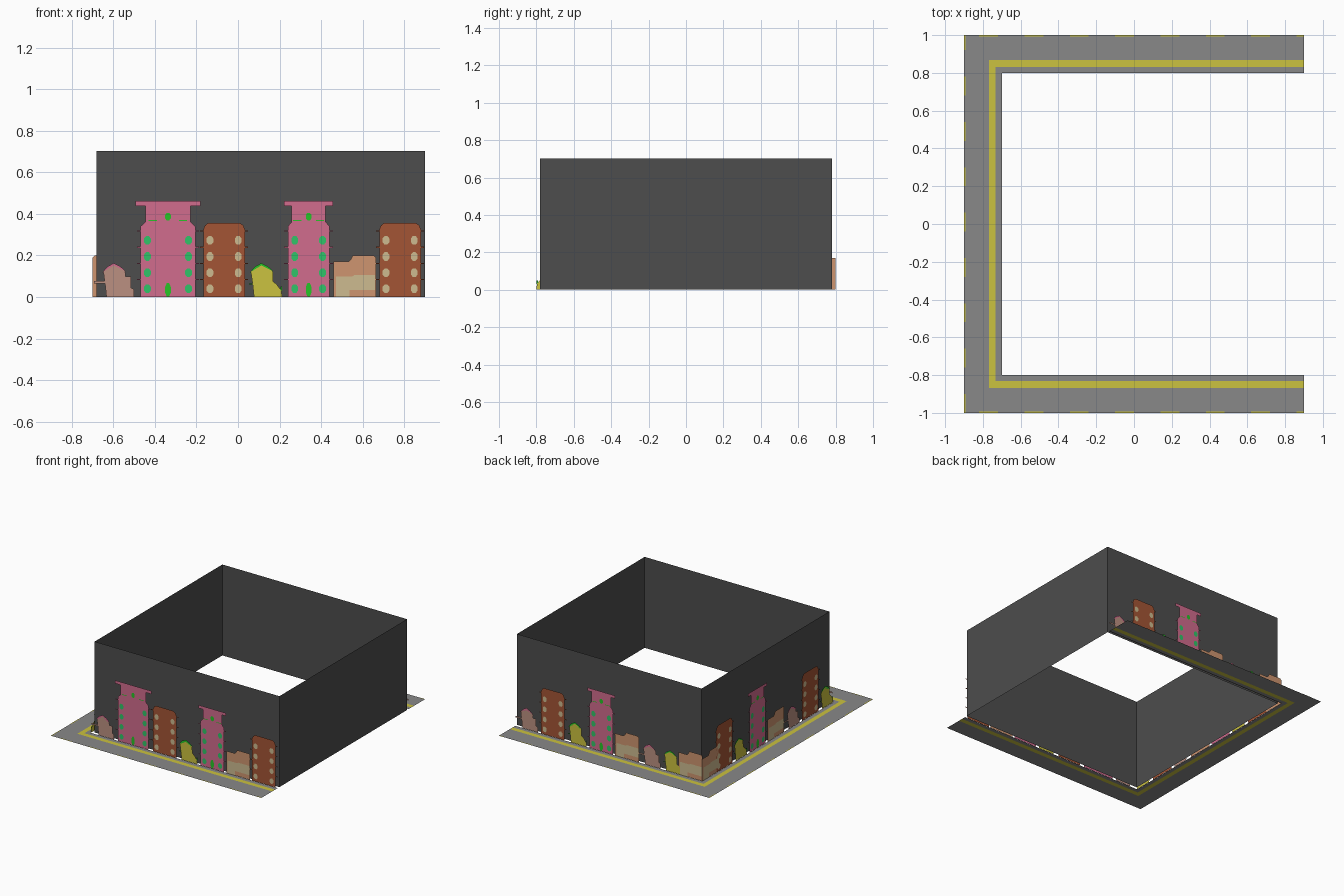
import bpy, bmesh, math

if "Cube" in bpy.data.objects:
    bpy.data.objects.remove(bpy.data.objects["Cube"])

def mat(name, r, g, b):
    m = bpy.data.materials.new(name)
    m.diffuse_color = (r, g, b, 1)
    m.use_nodes = True
    m.node_tree.nodes["Principled BSDF"].inputs["Base Color"].default_value = m.diffuse_color
    return m

M = {
    "charcoal": mat("charcoal", 0.075, 0.075, 0.075),
    "asphalt": mat("asphalt grey", 0.25, 0.25, 0.25),
    "yellow": mat("yellow", 0.60, 0.54, 0.05),
    "pink": mat("pink", 0.64, 0.15, 0.27),
    "mauve": mat("mauve", 0.50, 0.28, 0.22),
    "brown": mat("brown", 0.37, 0.09, 0.035),
    "peach": mat("peach", 0.62, 0.30, 0.16),
    "beige": mat("beige", 0.61, 0.50, 0.28),
    "teal": mat("teal green", 0.03, 0.55, 0.14),
    "green": mat("bright green", 0.02, 0.55, 0.02),
}

def build(name, faces):
    """faces: list of (colour, 3D points)"""
    me = bpy.data.meshes.new(name)
    bm = bmesh.new()
    slots = []
    for colour, pts in faces:
        if colour not in slots:
            slots.append(colour)
            me.materials.append(M[colour])
        f = bm.faces.new([bm.verts.new(p) for p in pts])
        f.material_index = slots.index(colour)
    bm.to_mesh(me)
    bm.free()
    ob = bpy.data.objects.new(name, me)
    bpy.context.collection.objects.link(ob)

# --- dark open box of four thin walls
c = [(-0.68, -0.78), (0.9, -0.78), (0.9, 0.78), (-0.68, 0.78)]
build("block_walls", [("charcoal", [(*a, 0), (*b, 0), (*b, 0.703), (*a, 0.703)])
                      for a, b in zip(c, c[1:] + c[:1])])

# --- U-shaped street made of mitred bands
def u_band(colour, d0, d1, z=0.0):
    def path(d):
        return [(0.9, d, z), (0.1 - d, d, z), (0.1 - d, -d, z), (0.9, -d, z)]
    a, b = path(d0), path(d1)
    return [(colour, [a[i], a[i + 1], b[i + 1], b[i]][::-1]) for i in range(3)]

build("street", u_band("asphalt", 0.8, 0.832) + u_band("yellow", 0.832, 0.867)
      + u_band("asphalt", 0.867, 1.0))

# --- dashed centre line along the outer edge
def rect_xy(x0, y0, x1, y1):
    return ("yellow", [(x0, y0, .001), (x1, y0, .001), (x1, y1, .001), (x0, y1, .001)])

dashes = []
for i in range(8):
    x = -0.82 + i * 0.24
    for y in (-1, 0.993):
        dashes.append(rect_xy(x, y, min(x + 0.1, 0.9), y + 0.007))
for i in range(9):
    y = -1 + i * 0.24
    dashes.append(rect_xy(-0.9, y, -0.893, min(y + 0.1, 1)))
build("road_dashes", dashes)

# --- flat facade shapes in (u, z); layer 0 is the sheet, layer 1 the painted details
def rect(col, u0, z0, u1, z1, layer=0):
    return (col, layer, [(u0, z0), (u1, z0), (u1, z1), (u0, z1)])

def oval(col, u, z, w, h, n=8):
    return (col, 1, [(u + w / 2 * math.cos(math.tau * (i + .5) / n),
                      z + h / 2 * math.sin(math.tau * (i + .5) / n)) for i in range(n)])

ROWS = (0.04, 0.117, 0.195, 0.273)

def windows(col, u):
    return [oval(col, s * u, z, 0.036, 0.045) for z in ROWS for s in (-1, 1)]

def ledges(col, u, out):
    return [rect(col, min(s * u, s * (u + out)), z + 0.042, max(s * u, s * (u + out)), z + 0.048)
            for z in ROWS for s in (-1, 1)]

def mirror(right):
    return right + [(-u, z) for u, z in reversed(right)]

def tower(k=1.0):
    f = [("pink", 0, mirror([(0.1 * k, 0), (0.1 * k, 0.34), (0.082 * k, 0.362), (0.082 * k, 0.437)])),
         rect("pink", -0.118 * k, 0.437, 0.118 * k, 0.461)]
    f += ledges("pink", 0.1 * k, 0.018) + windows("teal", 0.1 * k - 0.033)
    f += [oval("green", 0, 0.035, 0.03, 0.07), oval("green", 0, 0.387, 0.03, 0.04)]
    f += [rect("green", s * 0.055 * k - 0.02, 0.366, s * 0.055 * k + 0.02, 0.371, 1) for s in (-1, 1)]
    return f

def flats():
    return [("brown", 0, mirror([(0.1, 0), (0.1, 0.325), (0.092, 0.345), (0.075, 0.357)]))] \
        + ledges("brown", 0.1, 0.016) + windows("beige", 0.068)

def shop():
    return [("peach", 0, [(-.102, 0), (.102, 0), (.102, .19), (.092, .2), (-.01, .2),
                          (-.02, .18), (-.03, .17), (-.102, .17)]),
            ("beige", 1, [(-.09, 0), (-.025, 0), (-.025, .035), (.098, .035), (.098, .107),
                          (.0, .107), (-.01, .1), (-.09, .1)])]

def house(col, trim, right):
    f = [(col, 0, [(-.055, 0)] + right + [(.035, .125), (-.02, .152), (-.07, .122), (-.06, .05)])]
    # gable trim in short steps
    f += [(trim, 0, [(-.076, .117), (-.06, .122), (-.02, .147), (-.02, .163), (-.05, .147)]),
          (trim, 0, [(-.02, .147), (.025, .122), (.04, .122), (.012, .147), (-.02, .163)])]
    return f

def mauve_house():
    return house("mauve", "pink", [(.077, 0), (.077, .037), (.063, .045), (.063, .1), (.037, .1)]) \
        + [rect("mauve", -.115, .066, -.06, .078)]

def yellow_house():
    return house("yellow", "green", [(.08, 0), (.077, .03), (.055, .06), (.037, .075)]) \
        + [rect("green", .072, .03, .08, .05), rect("green", -.078, .06, -.06, .066)]

# --- placing the facades along the three street sides
SIDES = {
    "front": lambda u, z, o: (u, -0.799 - o, z),
    "back": lambda u, z, o: (-u, 0.799 + o, z),
    "left": lambda u, z, o: (-0.699 - o, -u, z),
}
KINDS = {"mauve_house": mauve_house, "yellow_house": yellow_house, "tower": tower,
         "wide_tower": lambda: tower(1.32), "flats": flats, "shop": shop}
LAYOUT = {
    "front": [("mauve_house", -.578), ("wide_tower", -.337), ("flats", -.067), ("yellow_house", .132),
              ("tower", .34), ("shop", .562), ("flats", .78)],
    "back": [("mauve_house", -.785), ("flats", -.58), ("yellow_house", -.37), ("tower", -.165),
             ("shop", .055), ("mauve_house", .265), ("yellow_house", .445), ("shop", .598)],
    "left": [("shop", -.698), ("flats", -.53), ("yellow_house", -.335), ("tower", -.125),
             ("shop", .1), ("mauve_house", .31), ("flats", .52), ("yellow_house", .72)],
}
for side, items in LAYOUT.items():
    place = SIDES[side]
    for i, (kind, centre) in enumerate(items):
        build(f"{side}_{kind}_{i}",
              [(col, [place(centre + u, z, 0.002 * layer) for u, z in pts])
               for col, layer, pts in KINDS[kind]()])
